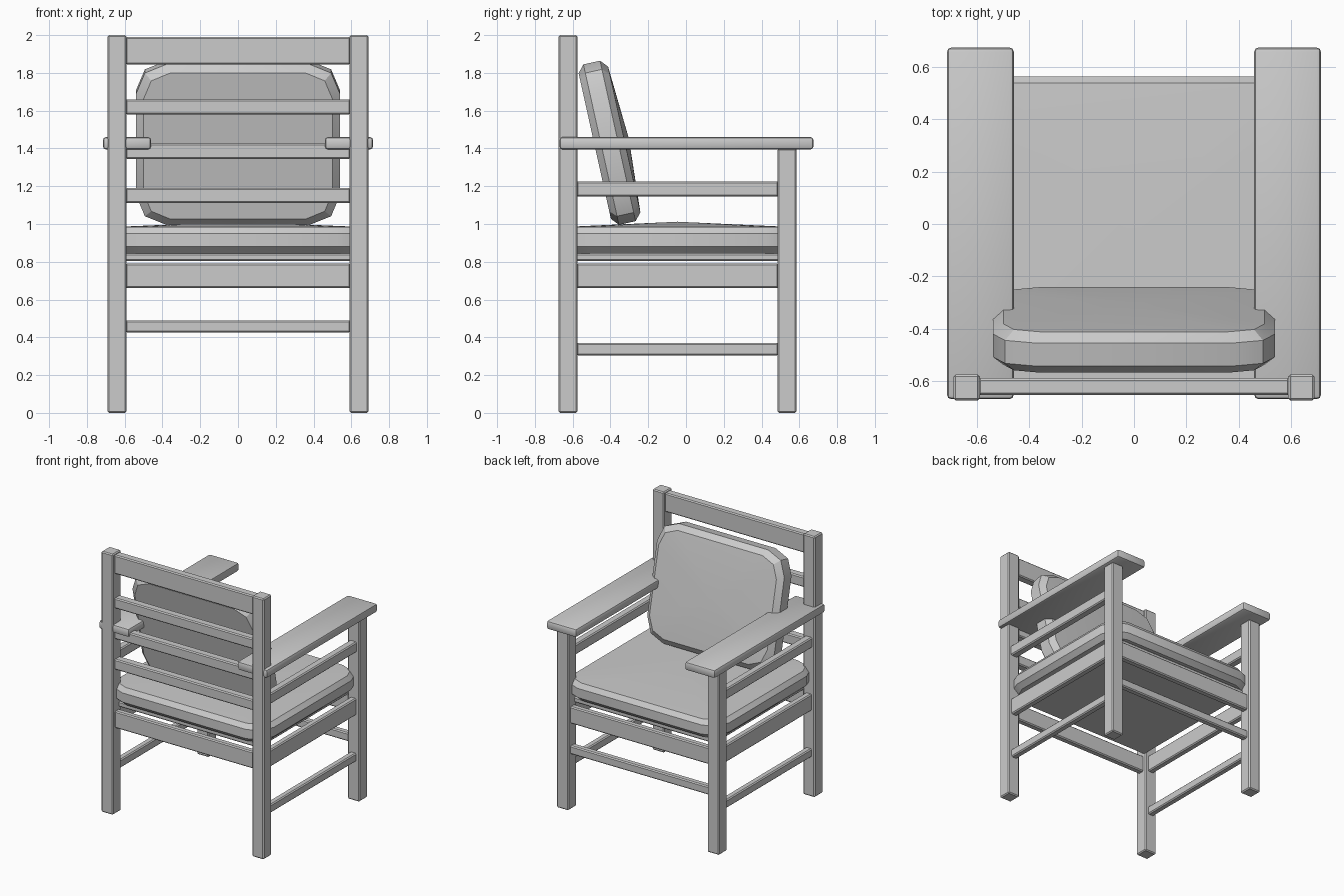
import bpy, bmesh, math
from mathutils import Matrix

if "Cube" in bpy.data.objects:
    bpy.data.objects.remove(bpy.data.objects["Cube"])


def finish(name, bm, angle=30):
    bmesh.ops.recalc_face_normals(bm, faces=bm.faces)
    me = bpy.data.meshes.new(name)
    bm.to_mesh(me)
    bm.free()
    ob = bpy.data.objects.new(name, me)
    bpy.context.collection.objects.link(ob)
    bpy.ops.object.select_all(action='DESELECT')
    ob.select_set(True)
    bpy.context.view_layer.objects.active = ob
    bpy.ops.object.shade_smooth_by_angle(angle=math.radians(angle))
    return ob


def box(name, x, y, z, bevel=0.008, segments=1):
    """Bevelled box from (min, max) ranges."""
    bm = bmesh.new()
    bmesh.ops.create_cube(bm, size=1)
    for v in bm.verts:
        for i, r in enumerate((x, y, z)):
            v.co[i] = r[0] if v.co[i] < 0 else r[1]
    bmesh.ops.bevel(bm, geom=bm.edges[:], offset=bevel, segments=segments,
                    profile=0.5, affect='EDGES')
    return finish(name, bm)


def pair(name, x, y, z, bevel=0.008, segments=1):
    """Same box on the right and left side."""
    box("right_" + name, x, y, z, bevel, segments)
    box("left_" + name, (-x[1], -x[0]), y, z, bevel, segments)


def cushion(name, hx, hy, radius, layers, crown, matrix):
    """Rounded rectangle loops (height, inset) with a raised centre on top."""
    bm = bmesh.new()
    loops = []
    for h, inset in layers:
        loop = []
        r = radius - inset * 0.5
        cx, cy = hx - inset - r, hy - inset - r
        for q, (sx, sy) in enumerate(((1, 1), (-1, 1), (-1, -1), (1, -1))):
            for k in range(3):
                a = math.radians(q * 90 + k * 45)
                loop.append(bm.verts.new((sx * cx + r * math.cos(a),
                                          sy * cy + r * math.sin(a), h)))
        loops.append(loop)
    n = len(loops[0])
    for a, b in zip(loops, loops[1:]):
        for i in range(n):
            j = (i + 1) % n
            bm.faces.new((a[i], a[j], b[j], b[i]))
    bm.faces.new(loops[0][::-1])
    top = bm.verts.new((0, 0, crown))
    for i in range(n):
        bm.faces.new((loops[-1][i], loops[-1][(i + 1) % n], top))
    bm.transform(matrix)
    return finish(name, bm, 25)


# Legs and armrests
pair("back_post", (0.59, 0.69), (-0.675, -0.575), (0, 2))
pair("front_leg", (0.59, 0.69), (0.485, 0.585), (0, 1.40))
pair("armrest", (0.46, 0.715), (-0.67, 0.675), (1.395, 1.46), 0.016, 2)

# Back rails
across = (-0.595, 0.595)
back_y = (-0.655, -0.59)
box("top_rail", across, back_y, (1.845, 1.99))
for i, z in enumerate((1.11, 1.345, 1.58)):
    box("back_slat_%d" % (i + 1), across, back_y, (z, z + 0.08))

# Seat frame and stretchers
along = (-0.58, 0.49)
box("back_seat_rail", across, (-0.65, -0.60), (0.66, 0.79))
box("front_seat_rail", across, (0.51, 0.56), (0.66, 0.79))
pair("side_seat_rail", (0.615, 0.665), along, (0.66, 0.79))
box("front_stretcher", across, (0.51, 0.56), (0.425, 0.49))
pair("side_stretcher", (0.615, 0.665), along, (0.305, 0.37))
pair("arm_slat", (0.61, 0.67), along, (1.145, 1.225))
box("seat_board", (-0.60, 0.60), (-0.60, 0.51), (0.803, 0.845))

# Cushions
cushion("seat_cushion", 0.665, 0.61, 0.14,
        ((0.845, 0.035), (0.88, 0), (0.95, 0), (0.985, 0.025)), 1.012,
        Matrix.Translation((0, -0.045, 0)))
cushion("back_cushion", 0.54, 0.435, 0.16,
        ((-0.08, 0.04), (-0.045, 0), (0.045, 0), (0.08, 0.04)), 0.105,
        Matrix.Translation((0, -0.405, 1.43)) @ Matrix.Rotation(math.radians(12.5), 4, 'X')
        @ Matrix(((-1, 0, 0, 0), (0, 0, 1, 0), (0, 1, 0, 0), (0, 0, 0, 1))))
